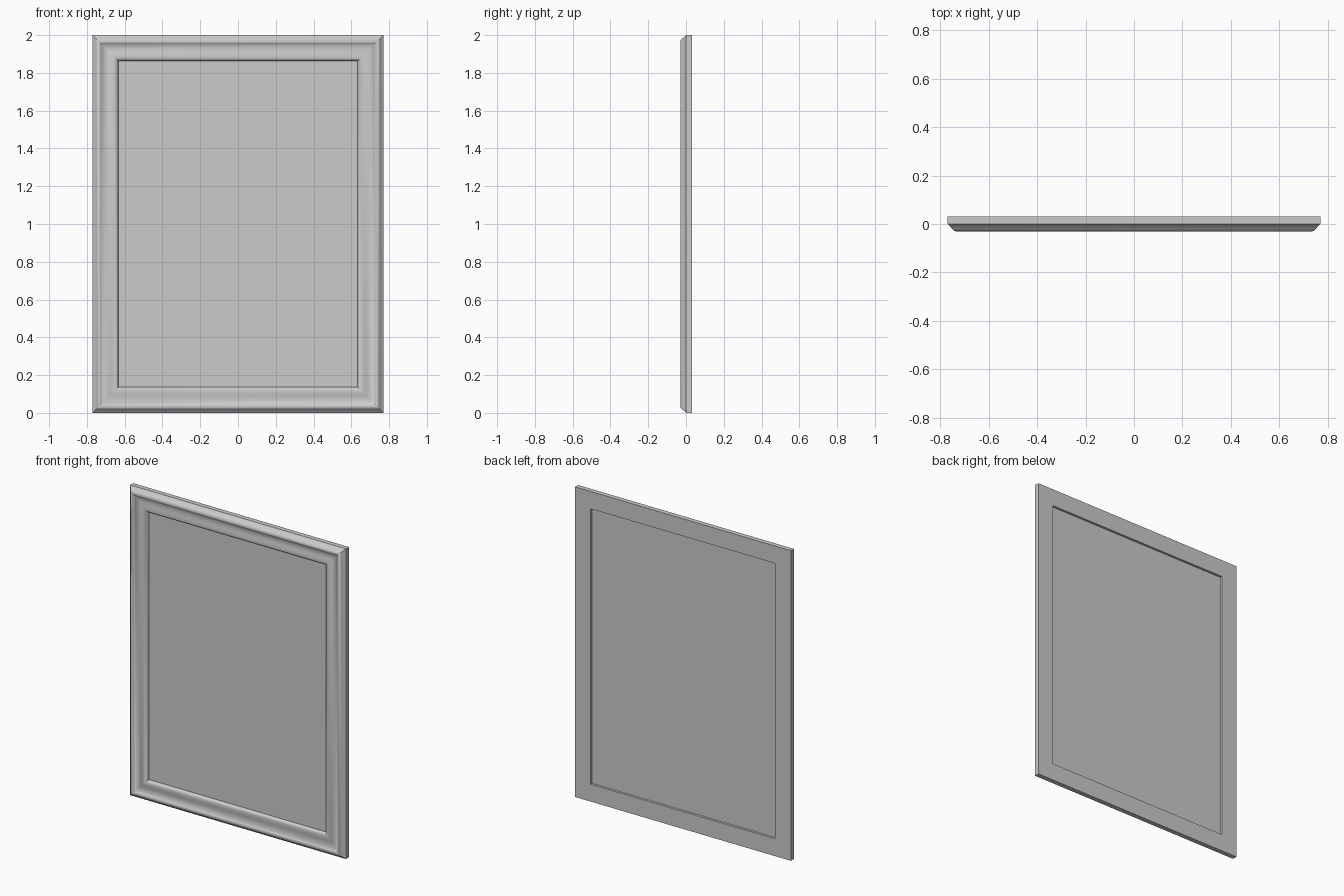
import bpy, bmesh, math

if "Cube" in bpy.data.objects:
    bpy.data.objects.remove(bpy.data.objects["Cube"])

W, H = 0.77, 2.0   # half width, height


def finish(name, bm, angle):
    bmesh.ops.recalc_face_normals(bm, faces=bm.faces[:])
    mesh = bpy.data.meshes.new(name)
    bm.to_mesh(mesh)
    bm.free()
    ob = bpy.data.objects.new(name, mesh)
    bpy.context.collection.objects.link(ob)
    bpy.ops.object.select_all(action='DESELECT')
    ob.select_set(True)
    bpy.context.view_layer.objects.active = ob
    bpy.ops.object.shade_smooth_by_angle(angle=math.radians(angle))
    return ob


# Moulding section: (inset from outer edge, depth y)
profile = [
    (0.0, 0.031), (0.0, 0.0), (0.006, -0.004), (0.020, -0.022),
    (0.026, -0.028), (0.032, -0.030), (0.038, -0.029), (0.044, -0.025),
    (0.052, -0.019), (0.060, -0.0155), (0.069, -0.0140), (0.078, -0.0145),
    (0.088, -0.0170), (0.098, -0.0200), (0.108, -0.0220), (0.117, -0.0220),
    (0.125, -0.0195), (0.131, -0.0145), (0.135, -0.008), (0.137, 0.002),
    (0.137, 0.010), (0.112, 0.010), (0.112, 0.031),
]

# Mitred frame: sweep the section around the four corners
bm = bmesh.new()
rings = []
for d, y in profile:
    rings.append([bm.verts.new(p) for p in (
        (-W + d, y, d), (W - d, y, d), (W - d, y, H - d), (-W + d, y, H - d))])
for i, a in enumerate(rings):
    b = rings[(i + 1) % len(rings)]
    for k in range(4):
        n = (k + 1) % 4
        bm.faces.new((a[k], a[n], b[n], b[k]))
finish("picture_frame", bm, 35)

# Flat panel held in the rebate
bm = bmesh.new()
bmesh.ops.create_cube(bm, size=1)
bmesh.ops.scale(bm, vec=(2 * (W - 0.112), 0.016, H - 0.224), verts=bm.verts[:])
bmesh.ops.translate(bm, vec=(0, 0.008, H / 2), verts=bm.verts[:])
finish("picture_panel", bm, 30)
